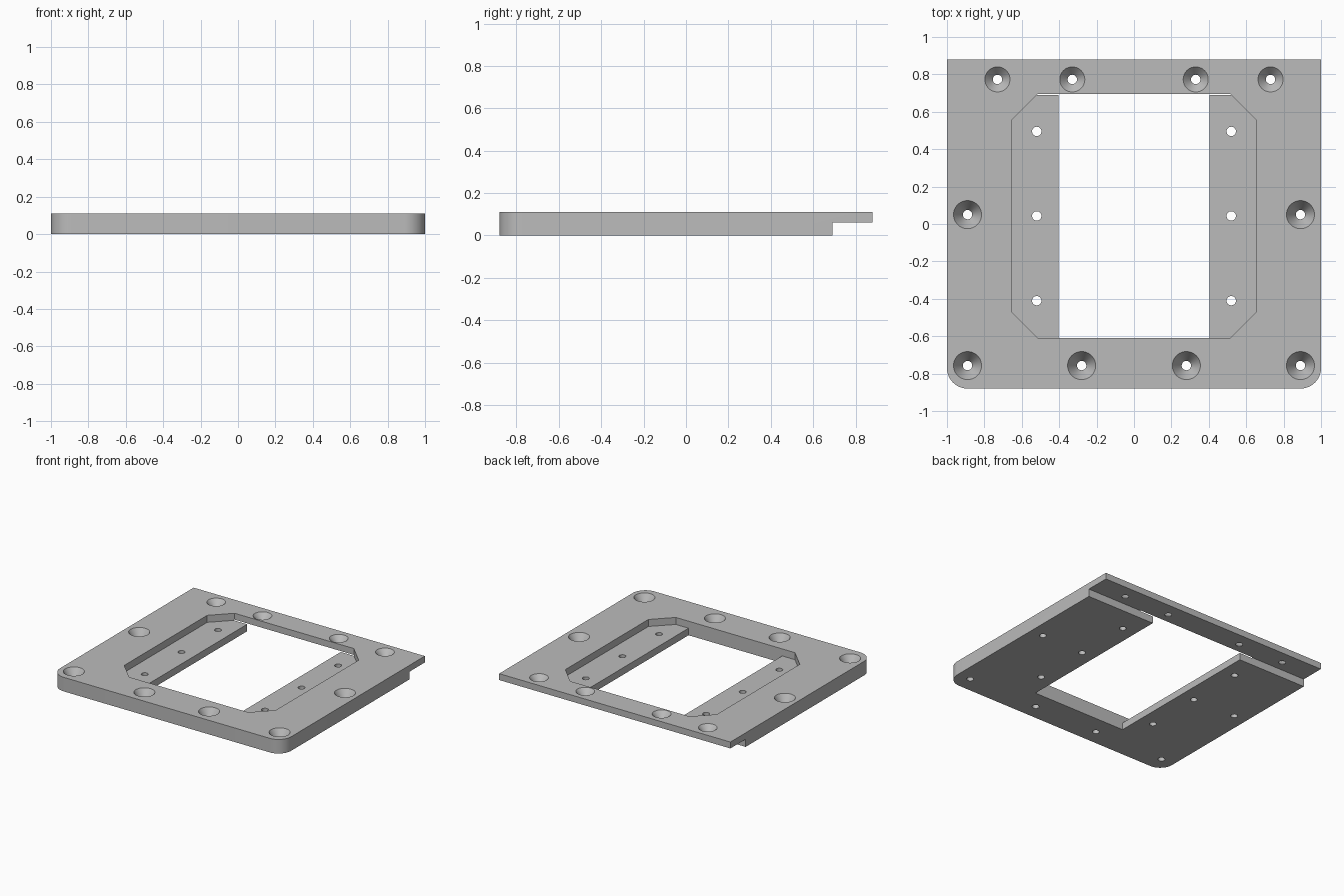
import bpy, bmesh, math

if "Cube" in bpy.data.objects:
    bpy.data.objects.remove(bpy.data.objects["Cube"], do_unlink=True)

TOP = 0.11        # plate thickness
LIP_Z = 0.06      # underside of the rear lip
FLOOR_Z = 0.055   # floor of the recess

grey = bpy.data.materials.new("Grey")
grey.use_nodes = True
colour = (0.5, 0.5, 0.5, 1)
grey.diffuse_color = colour
grey.node_tree.nodes["Principled BSDF"].inputs["Base Color"].default_value = colour


def add_object(name, bm):
    bmesh.ops.recalc_face_normals(bm, faces=bm.faces)
    mesh = bpy.data.meshes.new(name)
    bm.to_mesh(mesh)
    bm.free()
    obj = bpy.data.objects.new(name, mesh)
    bpy.context.collection.objects.link(obj)
    return obj


def prism(name, outline, z0, z1):
    """Extrude a flat outline from z0 to z1."""
    bm = bmesh.new()
    face = bm.faces.new([bm.verts.new((x, y, z0)) for x, y in outline])
    new = bmesh.ops.extrude_face_region(bm, geom=[face])["geom"]
    bmesh.ops.translate(bm, vec=(0, 0, z1 - z0),
                        verts=[v for v in new if isinstance(v, bmesh.types.BMVert)])
    return add_object(name, bm)


def box(name, x0, x1, y0, y1, z0, z1):
    return prism(name, [(x0, y0), (x1, y0), (x1, y1), (x0, y1)], z0, z1)


def lathe(name, x, y, profile, sides=48):
    """Closed round cutter from (radius, z) rings."""
    bm = bmesh.new()
    rings = [[bm.verts.new((x + r * math.cos(2 * math.pi * i / sides),
                            y + r * math.sin(2 * math.pi * i / sides), z))
              for i in range(sides)] for r, z in profile]
    for a, b in zip(rings, rings[1:]):
        for i in range(sides):
            j = (i + 1) % sides
            bm.faces.new((a[i], a[j], b[j], b[i]))
    bm.faces.new(rings[0])
    bm.faces.new(rings[-1])
    return add_object(name, bm)


def cut(target, cutter):
    mod = target.modifiers.new("Cut", 'BOOLEAN')
    mod.operation = 'DIFFERENCE'
    mod.solver = 'EXACT'
    mod.object = cutter
    bpy.context.view_layer.objects.active = target
    bpy.ops.object.modifier_apply(modifier=mod.name)
    bpy.data.objects.remove(cutter, do_unlink=True)


# Plate with rounded front corners and square rear corners
R = 0.11
outline = [(1, 0.88), (-1, 0.88)]
for cx, start in ((-1 + R, 180), (1 - R, 270)):
    for i in range(13):
        a = math.radians(start + 90 * i / 12)
        outline.append((cx + R * math.cos(a), -0.88 + R + R * math.sin(a)))
plate = prism("mounting_plate", outline, 0, TOP)
plate.data.materials.append(grey)

# Step under the rear lip
cut(plate, box("step_cutter", -1.2, 1.2, 0.691, 1.2, -0.1, LIP_Z))

# Chamfered recess, then the through window
recess = [(0.515, -0.61), (0.655, -0.47), (0.655, 0.555), (0.515, 0.695)]
recess += [(-x, y) for x, y in reversed(recess)]
cut(plate, prism("recess_cutter", recess, FLOOR_Z, 0.3))
cut(plate, box("window_cutter", -0.405, 0.405, -0.61, 0.695, -0.1, 0.3))

# Mirrored holes: countersunk rim holes and plain ledge holes
for side in (-1, 1):
    for x, y in ((0.89, 0.05), (0.89, -0.757), (0.28, -0.757)):
        cut(plate, lathe("countersink_cutter", side * x, y,
                         [(0.025, -0.05), (0.025, 0.03), (0.075, TOP), (0.075, 0.2)]))
    for x in (0.33, 0.73):
        cut(plate, lathe("lip_countersink_cutter", side * x, 0.773,
                         [(0.025, 0), (0.025, LIP_Z + 0.004), (0.067, TOP), (0.067, 0.2)]))
    for y in (0.495, 0.043, -0.41):
        cut(plate, lathe("ledge_hole_cutter", side * 0.52, y,
                         [(0.025, -0.05), (0.025, 0.2)]))

# Smooth round surfaces, crisp edges
for obj in bpy.context.selected_objects:
    obj.select_set(False)
plate.select_set(True)
bpy.context.view_layer.objects.active = plate
bpy.ops.object.shade_smooth_by_angle(angle=math.radians(30))
